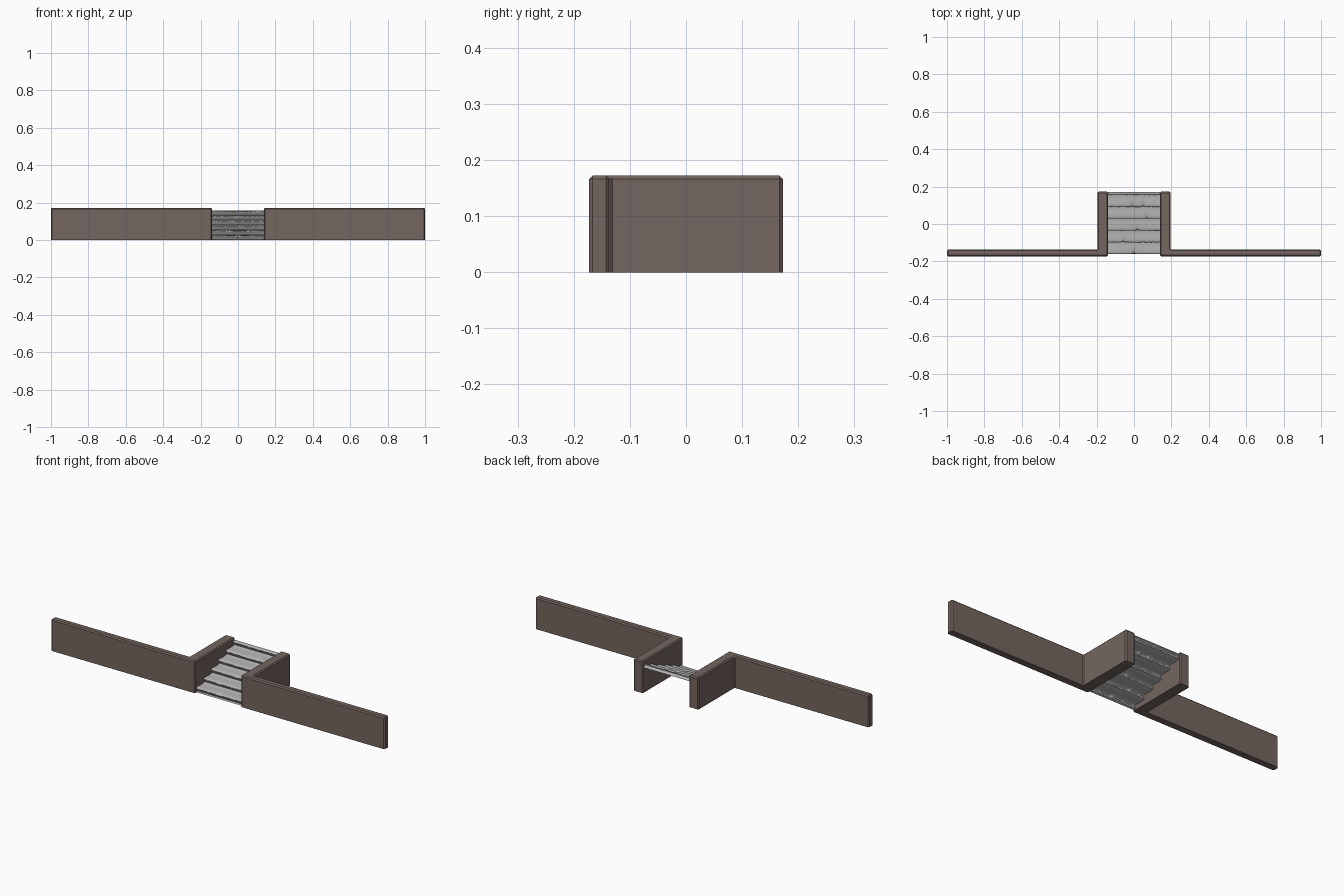
import bpy, bmesh, math, random

if "Cube" in bpy.data.objects:
    bpy.data.objects.remove(bpy.data.objects["Cube"])

random.seed(4)


def material(name, rgb):
    m = bpy.data.materials.new(name)
    m.diffuse_color = (*rgb, 1)
    m.use_nodes = True
    m.node_tree.nodes["Principled BSDF"].inputs["Base Color"].default_value = m.diffuse_color
    return m


BROWN = material("brown_wall", (0.175, 0.132, 0.117))
GREY = material("grey_stone", (0.47, 0.47, 0.47))


def finish(name, bm, mat, angle):
    me = bpy.data.meshes.new(name)
    bm.to_mesh(me)
    bm.free()
    me.materials.append(mat)
    ob = bpy.data.objects.new(name, me)
    bpy.context.collection.objects.link(ob)
    bpy.ops.object.select_all(action='DESELECT')
    ob.select_set(True)
    bpy.context.view_layer.objects.active = ob
    bpy.ops.object.shade_smooth_by_angle(angle=math.radians(angle))
    return ob


# L-shaped retaining wall, mirrored to each side, with eased upper edges
L_PLAN = [(-1, -.173), (-.138, -.173), (-.138, .173),
          (-.195, .173), (-.195, -.137), (-1, -.137)]


def wall(name, side):
    bm = bmesh.new()
    pts = [(x * -side, y) for x, y in L_PLAN]
    base = bm.faces.new([bm.verts.new((x, y, 0)) for x, y in pts])
    ext = bmesh.ops.extrude_face_region(bm, geom=[base], use_keep_orig=True)
    for v in ext["geom"]:
        if isinstance(v, bmesh.types.BMVert):
            v.co.z = .172
    bmesh.ops.recalc_face_normals(bm, faces=bm.faces)
    # every edge except the ones on the ground
    edges = [e for e in bm.edges if max(v.co.z for v in e.verts) > .1]
    bmesh.ops.bevel(bm, geom=edges, offset=.006, segments=1,
                    affect='EDGES', profile=.5)
    finish(name, bm, BROWN, 25)


wall("left_wall", -1)
wall("right_wall", 1)

# Stair sheet: rounded, worn step profile swept across the gap
STEPS, DEPTH, RISE, Y0 = 6, .063, .0262, -.16
STEP = [(.009, .004), (.005, .013), (.0, .018), (-.001, .022),
        (.003, .0255), (.012, .0268), (.026, .0265), (.042, .0262),
        (.058, .0264)]
profile = [(Y0, 0)]
for i in range(STEPS):
    for dy, dz in STEP:
        y = Y0 + i * DEPTH + dy
        if y < .172:
            profile.append((y, i * RISE + dz))
profile.append((.172, STEPS * RISE))

# small chips along the nosings: (x, step, half width)
chips = [(.05, 4, .012), (-.01, 4, .008), (-.055, 1, .01),
         (.02, 2, .008), (.07, 3, .008), (0, 0, .014)]
COLS, HALF = 56, .139
bm = bmesh.new()
grid = []
for c in range(COLS + 1):
    x = -HALF + 2 * HALF * c / COLS
    row = []
    for k, (y, z) in enumerate(profile):
        step, part = divmod(k - 1, len(STEP))
        if 0 < k < len(profile) - 1 and 2 <= part <= 5:
            for cx, cs, w in chips:
                if cs == step and abs(x - cx) < w:
                    y += .005 * (1 - abs(x - cx) / w)
                    z -= .004 * (1 - abs(x - cx) / w)
            z -= .0015 * math.cos(x / HALF * math.pi / 2)
            y += random.uniform(0, .0006)
        row.append(bm.verts.new((x, y, z)))
    grid.append(row)
for a, b in zip(grid, grid[1:]):
    for j in range(len(profile) - 1):
        bm.faces.new((a[j], b[j], b[j + 1], a[j + 1]))
finish("steps", bm, GREY, 60)
